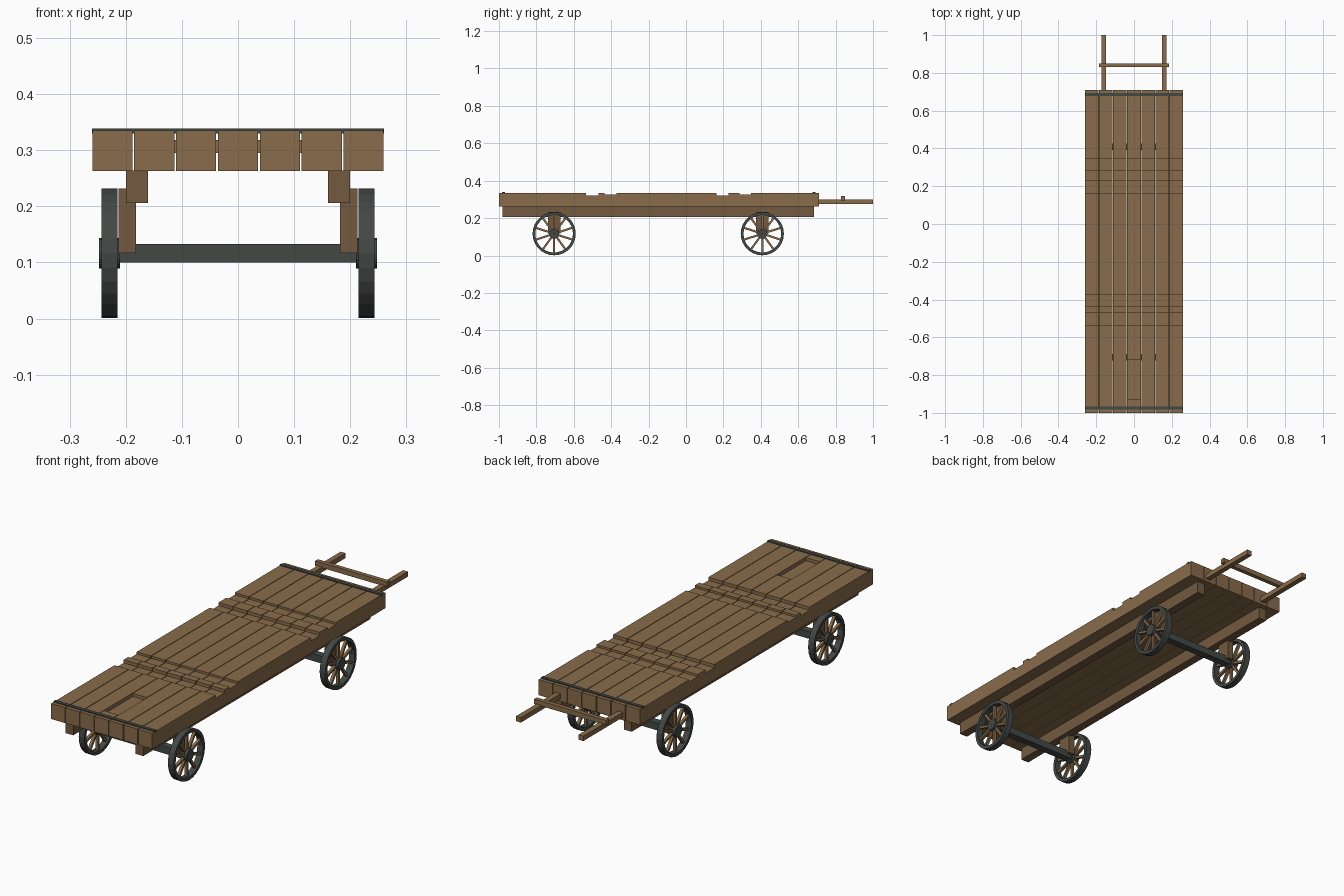
import bpy, bmesh, math
from mathutils import Matrix, Vector

if "Cube" in bpy.data.objects:
    bpy.data.objects.remove(bpy.data.objects["Cube"])


def material(name, color):
    m = bpy.data.materials.new(name)
    m.diffuse_color = color
    m.use_nodes = True
    m.node_tree.nodes["Principled BSDF"].inputs["Base Color"].default_value = m.diffuse_color
    return m


WOOD = material("wood", (0.25, 0.15, 0.07, 1))
DARK_WOOD = material("dark_wood", (0.17, 0.10, 0.05, 1))
IRON = material("iron", (0.055, 0.065, 0.06, 1))


def finish(name, bm, mat):
    bmesh.ops.recalc_face_normals(bm, faces=bm.faces)
    me = bpy.data.meshes.new(name)
    bm.to_mesh(me)
    bm.free()
    me.materials.append(mat)
    ob = bpy.data.objects.new(name, me)
    bpy.context.collection.objects.link(ob)
    return ob


def box(name, x, y, z, mat):
    bm = bmesh.new()
    size = Matrix.Diagonal((x[1] - x[0], y[1] - y[0], z[1] - z[0], 1))
    mid = Vector((sum(x) / 2, sum(y) / 2, sum(z) / 2))
    bmesh.ops.create_cube(bm, size=1, matrix=Matrix.Translation(mid) @ size)
    return finish(name, bm, mat)


def plank(name, x0, x1, notches):
    # side outline with notches cut in the top, extruded across x
    outline = [(-1.0, 0.263), (-1.0, 0.335)]
    for a, b, z in notches:
        outline += [(a, 0.335), (a, z), (b, z), (b, 0.335)]
    outline += [(0.71, 0.335), (0.71, 0.263)]
    bm = bmesh.new()
    face = bm.faces.new([bm.verts.new((x0, y, z)) for y, z in outline])
    ext = bmesh.ops.extrude_face_region(bm, geom=[face])["geom"]
    verts = [g for g in ext if isinstance(g, bmesh.types.BMVert)]
    bmesh.ops.translate(bm, verts=verts, vec=(x1 - x0, 0, 0))
    return finish(name, bm, mat=WOOD)


def lathe(name, profile, centre, mat, sides):
    # closed (x, radius) profile spun about the axle
    bm = bmesh.new()
    rings = []
    for i in range(sides):
        a = math.tau * i / sides
        rings.append([bm.verts.new((centre[0] + x, centre[1] + r * math.cos(a),
                                    centre[2] + r * math.sin(a))) for x, r in profile])
    n = len(profile)
    for i in range(sides):
        p, q = rings[i], rings[(i + 1) % sides]
        for j in range(n):
            k = (j + 1) % n
            bm.faces.new((p[j], p[k], q[k], q[j]))
    return finish(name, bm, mat)


# deck: seven heavy planks with cross notches; a recess in the middle one
notches = [(-0.535, -0.468, 0.32), (-0.435, -0.372, 0.325),
           (0.163, 0.228, 0.32), (0.285, 0.347, 0.325)]
pitch = 0.0746
for i in range(7):
    c = (i - 3) * pitch
    extra = [(-0.93, -0.72, 0.32)] if i == 3 else []
    plank(f"deck_plank_{i + 1}", c - 0.0358, c + 0.0358, extra + notches)

# iron strips across both ends
for label, y in (("front", -0.975), ("back", 0.685)):
    box(f"{label}_iron_strip", (-0.26, 0.26), (y - 0.008, y + 0.008), (0.33, 0.339), IRON)

# under-rails and pull handles on both sides
for label, s in (("left", -1), ("right", 1)):
    box(f"{label}_rail", sorted((s * 0.16, s * 0.2)), (-0.98, 0.685), (0.206, 0.264), DARK_WOOD)
    box(f"{label}_handle", sorted((s * 0.148, s * 0.173)), (0.68, 1.0), (0.276, 0.299), WOOD)
box("handle_crossbar", (-0.185, 0.185), (0.83, 0.85), (0.295, 0.318), WOOD)

# running gear
R, HUB_Z = 0.1155, 0.1165
for end, y in (("front", -0.705), ("back", 0.408)):
    box(f"{end}_axle", (-0.225, 0.225), (y - 0.017, y + 0.017), (0.1, 0.133), IRON)
    for label, s in (("left", -1), ("right", 1)):
        tag = f"{end}_{label}"
        box(f"{tag}_bracket", sorted((s * 0.182, s * 0.213)), (y - 0.033, y + 0.033),
            (0.117, 0.232), DARK_WOOD)
        centre = (s * 0.229, y, HUB_Z)
        lathe(f"{tag}_rim", [(-0.0145, R - 0.015), (-0.0145, R), (0.0145, R),
                             (0.0145, R - 0.015)], centre, IRON, 28)
        lathe(f"{tag}_hub", [(-0.019, 0.001), (-0.019, 0.027), (0.019, 0.027),
                             (0.019, 0.001)], centre, IRON, 16)
        # ten spokes
        bm = bmesh.new()
        for k in range(10):
            m = (Matrix.Translation(centre) @ Matrix.Rotation(math.tau * k / 10, 4, 'X')
                 @ Matrix.Translation((0, 0, 0.063)) @ Matrix.Diagonal((0.013, 0.011, 0.082, 1)))
            bmesh.ops.create_cube(bm, size=1, matrix=m)
        finish(f"{tag}_spokes", bm, WOOD)
